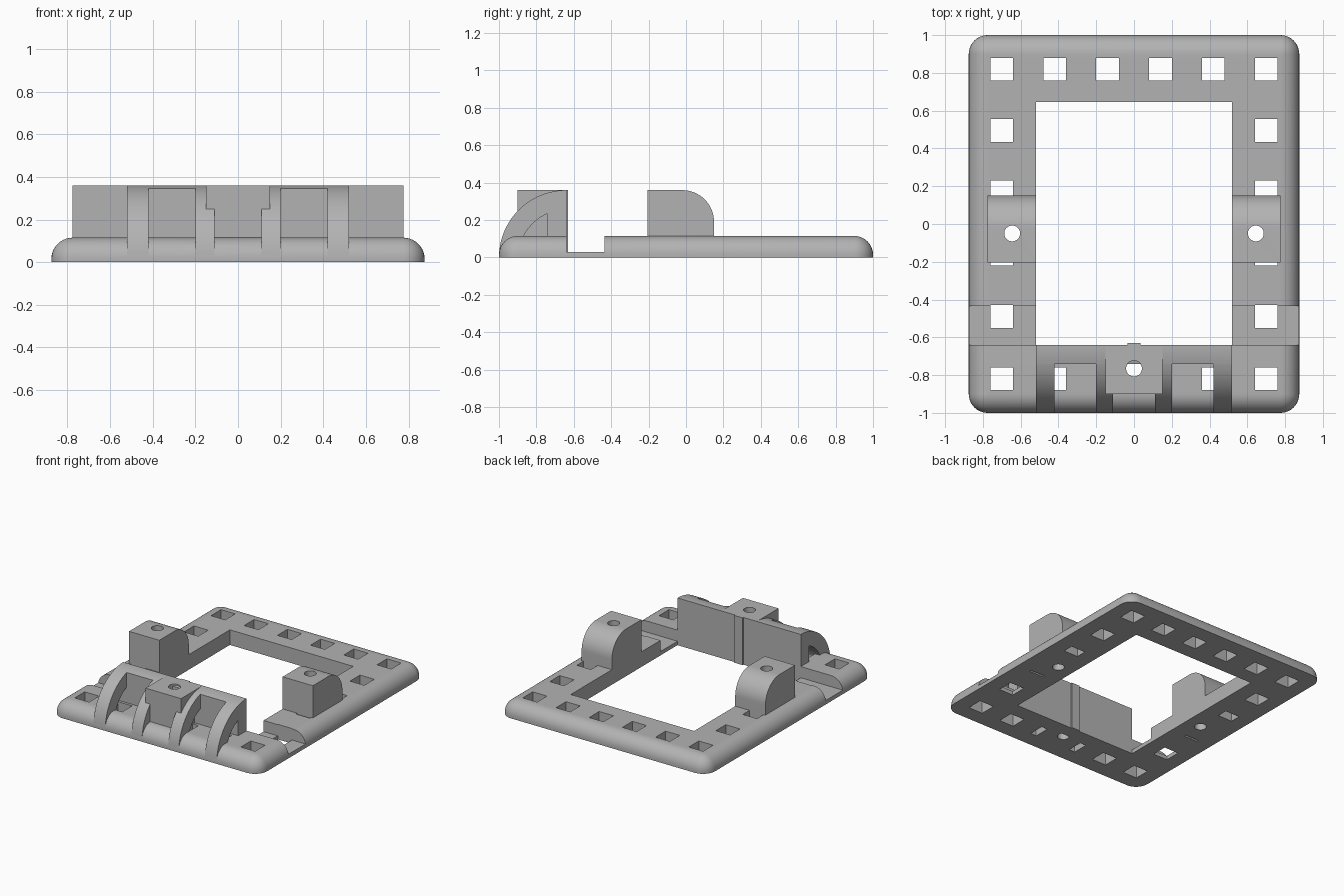
import bpy, bmesh, math

if "Cube" in bpy.data.objects:
    bpy.data.objects.remove(bpy.data.objects["Cube"])

GREY = (0.45, 0.45, 0.45, 1)
grey = bpy.data.materials.new("matte grey")
grey.use_nodes = True
grey.diffuse_color = GREY
grey.node_tree.nodes["Principled BSDF"].inputs["Base Color"].default_value = GREY


def finish(name, bm):
    bmesh.ops.remove_doubles(bm, verts=bm.verts, dist=1e-5)
    bmesh.ops.recalc_face_normals(bm, faces=bm.faces)
    mesh = bpy.data.meshes.new(name)
    bm.to_mesh(mesh)
    bm.free()
    mesh.materials.append(grey)
    obj = bpy.data.objects.new(name, mesh)
    bpy.context.collection.objects.link(obj)
    return obj


def loft(bm, rings):
    """Skin a stack of equal rings and cap both ends."""
    loops = [[bm.verts.new(p) for p in ring] for ring in rings]
    for a, b in zip(loops, loops[1:]):
        for i in range(len(a)):
            j = (i + 1) % len(a)
            bm.faces.new((a[i], a[j], b[j], b[i]))
    bm.faces.new(loops[0])
    bm.faces.new(loops[-1])


def prism(name, outline, x0, x1):
    """Extrude a (y, z) outline along x."""
    bm = bmesh.new()
    loft(bm, [[(x, y, z) for y, z in outline] for x in (x0, x1)])
    return finish(name, bm)


def box(name, x0, x1, y0, y1, z0, z1):
    return prism(name, [(y0, z0), (y1, z0), (y1, z1), (y0, z1)], x0, x1)


def arc(cy, cz, r, a0, a1, n=24):
    return [(cy + r * math.cos(a0 + (a1 - a0) * i / n),
             cz + r * math.sin(a0 + (a1 - a0) * i / n)) for i in range(n + 1)]


def drill(x, y):
    ring = arc(x, y, 0.042, 0, math.tau * 31 / 32, 31)
    bm = bmesh.new()
    loft(bm, [[(px, py, z) for px, py in ring] for z in (-0.1, 0.6)])
    return finish("drill", bm)


def select(obj):
    bpy.ops.object.select_all(action='DESELECT')
    bpy.context.view_layer.objects.active = obj
    obj.select_set(True)


def cut(obj, cutters):
    select(obj)
    for c in cutters:
        mod = obj.modifiers.new("cut", 'BOOLEAN')
        mod.operation = 'DIFFERENCE'
        mod.solver = 'EXACT'
        mod.object = c
        bpy.ops.object.modifier_apply(modifier=mod.name)
        bpy.data.objects.remove(c)


def smooth(obj):
    select(obj)
    bpy.ops.object.shade_smooth_by_angle(angle=math.radians(30))


TOP, WALL, HIGH = 0.115, -0.64, 0.36
IN_X, R = 0.52, 0.1
SCREWS = [(0, -0.765), (0.645, -0.05), (-0.645, -0.05)]

# Base frame: plate with rounded corners and a rounded upper edge
def plate_ring(r, z):
    ring = []
    for k, (sx, sy) in enumerate([(1, 1), (-1, 1), (-1, -1), (1, -1)]):
        for i in range(9):
            a = (k + i / 8) * math.pi / 2
            ring.append((sx * 0.775 + r * math.cos(a), sy * 0.9 + r * math.sin(a), z))
    return ring

bm = bmesh.new()
rings = [plate_ring(R, 0)]
for i in range(11):
    t = i / 10 * math.pi / 2
    rings.append(plate_ring(max(R * math.cos(t), 0.0005), TOP - R + R * math.sin(t)))
loft(bm, rings)
frame = finish("base_frame", bm)

# Central opening, side notches, square holes and screw holes
cutters = [box("opening", -IN_X, IN_X, WALL, 0.645, -0.1, 0.3)]
for s in (-1, 1):
    x0, x1 = sorted((s * 0.5, s * 1.1))
    cutters.append(box("notch", x0, x1, WALL, -0.435, 0.03, 0.3))
spots = {(x, y) for x in (-0.7, -0.42, -0.14, 0.14, 0.42, 0.7) for y in (-0.82, 0.82)}
spots |= {(x, y) for x in (-0.7, 0.7) for y in (-0.49, -0.16, 0.17, 0.495)}
for x, y in sorted(spots):
    cutters.append(box("hole", x - 0.06, x + 0.06, y - 0.06, y + 0.06, -0.1, 0.3))
cutters += [drill(x, y) for x, y in SCREWS]
cut(frame, cutters)
smooth(frame)

# Curved front ribs, open underneath
def stop(r):
    return math.acos(-0.1 / r)

rib = arc(WALL, 0, HIGH, math.pi, stop(HIGH)) + arc(WALL, 0, 0.255, stop(0.255), math.pi)
for side, s in (("left", 1), ("right", -1)):
    for name, a, b in (("outer", 0.42, IN_X), ("inner", 0.11, 0.2)):
        smooth(prism(f"{side}_{name}_rib", rib, *sorted((s * a, s * b))))

# Upright wall behind the ribs
wall = arc(WALL, 0, HIGH, stop(HIGH), math.pi / 2, 6) + [(WALL, 0), (WALL - 0.1, 0)]
smooth(prism("front_wall", wall, -IN_X, IN_X))
box("wall_ridge", -0.035, 0.035, WALL - 0.02, -0.631, 0, HIGH)

# Central screw block
block = box("front_block", -0.15, 0.15, -0.9, WALL, 0, HIGH)
cut(block, [drill(*SCREWS[0])])
smooth(block)

# Side screw blocks with a rounded back
side = [(-0.205, 0), (0.15, 0)] + arc(-0.02, 0.19, 0.17, 0, math.pi / 2, 16) + [(-0.205, HIGH)]
for name, s in (("left_block", 1), ("right_block", -1)):
    mount = prism(name, side, *sorted((s * IN_X, s * 0.775)))
    cut(mount, [drill(s * 0.645, -0.05)])
    smooth(mount)
